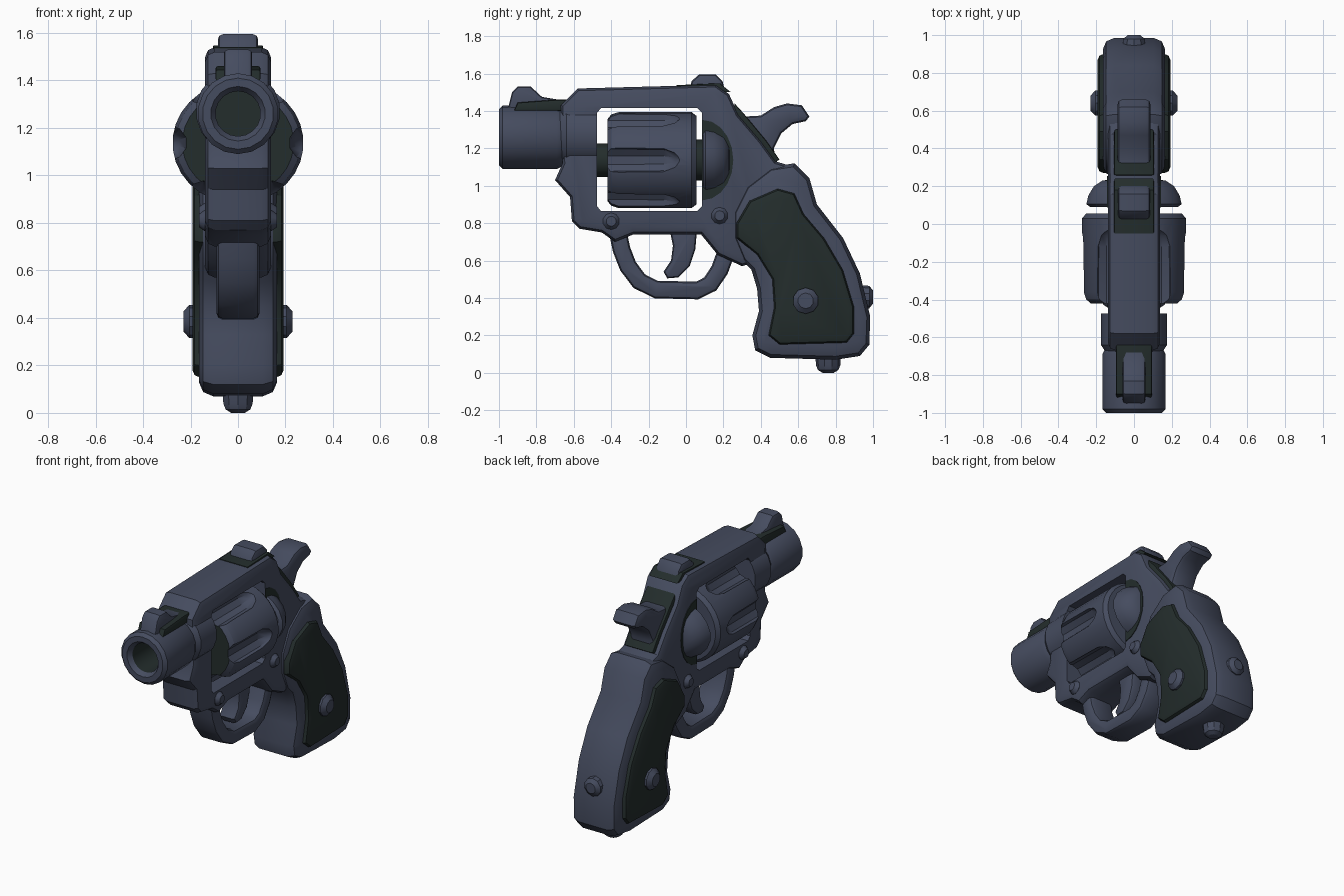
import bpy, bmesh, math

if "Cube" in bpy.data.objects:
    bpy.data.objects.remove(bpy.data.objects["Cube"])


def material(name, color):
    m = bpy.data.materials.new(name)
    m.diffuse_color = (*color, 1)
    m.use_nodes = True
    m.node_tree.nodes["Principled BSDF"].inputs["Base Color"].default_value = m.diffuse_color
    return m


STEEL = material("slate_steel", (0.060, 0.072, 0.115))
DARK = material("dark_green_black", (0.017, 0.026, 0.025))


def finish(name, bm, mat=STEEL, dark=None):
    """Turn a bmesh into a smooth shaded object; dark(face) selects dark faces."""
    bmesh.ops.recalc_face_normals(bm, faces=bm.faces)
    me = bpy.data.meshes.new(name)
    me.materials.append(mat)
    me.materials.append(DARK)
    for f in bm.faces:
        f.material_index = 1 if dark and dark(f) else 0
    bm.to_mesh(me)
    bm.free()
    ob = bpy.data.objects.new(name, me)
    bpy.context.collection.objects.link(ob)
    smooth(ob)
    return ob


def smooth(ob):
    bpy.ops.object.select_all(action='DESELECT')
    ob.select_set(True)
    bpy.context.view_layer.objects.active = ob
    bpy.ops.object.shade_smooth_by_angle(angle=math.radians(32))


def prism(name, pts, half, bevel=0.02, mat=STEEL):
    """Extrude a (y, z) outline to x = +-half with rounded rims."""
    bm = bmesh.new()
    h = half - bevel
    loops = [[bm.verts.new((x, y, z)) for y, z in pts] for x in (-h, h)]
    caps = [bm.faces.new(l) for l in loops]
    n = len(pts)
    for i in range(n):
        j = (i + 1) % n
        bm.faces.new((loops[0][i], loops[0][j], loops[1][j], loops[1][i]))
    bmesh.ops.recalc_face_normals(bm, faces=bm.faces)
    if bevel:
        for t, d in ((0.3, 0.7), (0.7, 0.3)):
            bmesh.ops.inset_individual(bm, faces=caps, thickness=t * bevel,
                                       depth=d * bevel, use_even_offset=True)
    return finish(name, bm, mat)


def lathe(name, profile, axis='Y', at=(0, 0, 0), segs=20, squash=1, mat=STEEL, dark=None):
    """Revolve (radius, position) rows about an axis and cap both ends."""
    bm = bmesh.new()
    rows = []
    for r, t in profile:
        row = []
        for i in range(segs):
            a = math.tau * (i + 0.5) / segs
            u, v = r * math.cos(a), r * math.sin(a) * squash
            p = {'X': (t, u, v), 'Y': (u, t, v), 'Z': (u, v, t)}[axis]
            row.append(bm.verts.new([c + o for c, o in zip(p, at)]))
        rows.append(row)
    for a, b in zip(rows, rows[1:]):
        for i in range(segs):
            j = (i + 1) % segs
            bm.faces.new((a[i], a[j], b[j], b[i]))
    bm.faces.new(rows[0])
    bm.faces.new(rows[-1])
    return finish(name, bm, mat, dark)


def strip(path, t):
    """Closed outline of a path thickened by t."""
    left, right = [], []
    for i, (y, z) in enumerate(path):
        a, b = path[max(i - 1, 0)], path[min(i + 1, len(path) - 1)]
        dy, dz = b[0] - a[0], b[1] - a[1]
        k = t / 2 / math.hypot(dy, dz)
        left.append((y - dz * k, z + dy * k))
        right.append((y + dz * k, z - dy * k))
    return left + right[::-1]


def cut(ob, cutter):
    """Subtract the cutter, bake the result and remove the cutter."""
    mod = ob.modifiers.new("cut", 'BOOLEAN')
    mod.operation, mod.solver, mod.object = 'DIFFERENCE', 'EXACT', cutter
    dg = bpy.context.evaluated_depsgraph_get()
    me = bpy.data.meshes.new_from_object(ob.evaluated_get(dg))
    ob.modifiers.clear()
    ob.data = me
    bpy.data.objects.remove(cutter)
    smooth(ob)


# Frame with an open window for the drum
frame = prism("frame", [
    (-0.66, 1.12), (-0.70, 1.03), (-0.62, 0.94), (-0.61, 0.81), (-0.57, 0.77),
    (-0.45, 0.75), (-0.38, 0.70), (-0.28, 0.74), (0.08, 0.74), (0.17, 0.63),
    (0.30, 0.57), (0.45, 0.62), (0.60, 0.90), (0.58, 1.10), (0.48, 1.13),
    (0.40, 1.24), (0.28, 1.38), (0.23, 1.49), (0.16, 1.54), (-0.58, 1.52),
    (-0.67, 1.43)], 0.138, 0.04)
window = prism("window_cutter", [
    (-0.455, 0.865), (0.06, 0.865), (0.085, 0.89), (0.085, 1.39), (0.06, 1.415),
    (-0.455, 1.415), (-0.475, 1.39), (-0.475, 0.89)], 0.4, 0)
cut(frame, window)

# Barrel with dark bore, and the collar behind it
lathe("barrel", [(0.095, -0.74), (0.095, -0.97), (0.115, -1.0), (0.15, -1.0),
                 (0.17, -0.98), (0.17, -0.69), (0.155, -0.66)], at=(0, 0, 1.26), segs=18,
      dark=lambda f: math.hypot(f.calc_center_median().x,
                                f.calc_center_median().z - 1.26) < 0.1)
lathe("barrel_collar", [(0.15, -0.68), (0.178, -0.64), (0.178, -0.475)],
      at=(0, 0, 1.27), segs=18)

# Fluted drum
AXIS_Z = 1.137
drum = lathe("drum", [(0.235, -0.42), (0.262, -0.40), (0.276, -0.36), (0.276, 0.03),
                      (0.255, 0.055)], at=(0, 0, AXIS_Z), segs=30, squash=0.93,
             dark=lambda f: f.normal.y < -0.9)
for i in range(6):
    a = math.tau * i / 6
    flute = lathe("flute_cutter", [(0.075, -0.5), (0.07, -0.12), (0.045, -0.06),
                                   (0.01, -0.03)], segs=10,
                  at=(0.29 * math.cos(a), 0, AXIS_Z + 0.27 * math.sin(a)))
    cut(drum, flute)
lathe("drum_axle", [(0.09, -0.5), (0.09, -0.41)], at=(0, 0, AXIS_Z), mat=DARK, segs=14)
lathe("drum_rear_axle", [(0.11, 0.04), (0.11, 0.11)], at=(0, 0, AXIS_Z), segs=14, mat=DARK)

# Recoil shield and the dark crease round it
lathe("recoil_shield", [(0.235, 0.09), (0.255, 0.105), (0.245, 0.15), (0.215, 0.20),
                        (0.17, 0.23), (0.08, 0.24)], at=(0, 0, AXIS_Z), squash=0.76)
prism("shield_crease", [(0.088 + 0.165 * math.cos(a), AXIS_Z + 0.215 * math.sin(a))
                        for a in [math.pi * (i / 10 - 0.5) for i in range(11)]],
      0.142, 0, DARK)

# Grip body and dark side panels
prism("grip", [
    (0.30, 0.60), (0.25, 0.72), (0.25, 0.86), (0.32, 1.00), (0.45, 1.10), (0.58, 1.12),
    (0.66, 1.04), (0.70, 0.90), (0.84, 0.72), (0.93, 0.53), (0.985, 0.30),
    (0.98, 0.15), (0.93, 0.09), (0.80, 0.07), (0.45, 0.08), (0.37, 0.12),
    (0.355, 0.20), (0.39, 0.33), (0.38, 0.45), (0.35, 0.55)], 0.165, 0.06)
prism("grip_panels", [
    (0.27, 0.72), (0.27, 0.80), (0.34, 0.92), (0.49, 0.985), (0.58, 0.96),
    (0.63, 0.85), (0.74, 0.72), (0.84, 0.55), (0.90, 0.35), (0.90, 0.21),
    (0.86, 0.16), (0.50, 0.15), (0.44, 0.20), (0.47, 0.35), (0.46, 0.50),
    (0.38, 0.63)], 0.192, 0.03, DARK)


# Pins running through both sides, and the grip end screws
def pin(name, y, z, r, half):
    lathe(name, [(r * 0.6, -half), (r, -half + 0.025), (r, half - 0.025), (r * 0.6, half)],
          'X', (0, y, z), 10)


pin("grip_screw", 0.64, 0.385, 0.07, 0.23)
pin("front_frame_pin", -0.40, 0.81, 0.045, 0.165)
pin("rear_frame_pin", 0.18, 0.84, 0.045, 0.165)
lathe("back_screw", [(0.065, 0.90), (0.06, 0.98), (0.035, 1.0)], at=(0, 0, 0.405), segs=10)
lathe("butt_screw", [(0.07, 0.12), (0.065, 0.04), (0.055, 0.015), (0.03, 0)], 'Z',
      (0, 0.76, 0), 10)

# Trigger guard and trigger
prism("trigger_guard", strip([
    (-0.37, 0.78), (-0.345, 0.66), (-0.31, 0.57), (-0.25, 0.49), (-0.16, 0.445),
    (0.06, 0.44), (0.13, 0.475), (0.18, 0.55), (0.22, 0.66)], 0.095), 0.09, 0.025)
prism("trigger", [
    (-0.09, 0.78), (-0.07, 0.68), (-0.08, 0.60), (-0.12, 0.54), (-0.10, 0.505),
    (-0.04, 0.51), (0.02, 0.57), (0.05, 0.66), (0.06, 0.78)], 0.06, 0.02)

# Hammer and its dark slot
prism("hammer_slot", [(0.26, 1.44), (0.31, 1.385), (0.43, 1.24), (0.50, 1.14),
                      (0.44, 1.10), (0.24, 1.34)], 0.105, 0.01, DARK)
prism("hammer", [
    (0.28, 1.30), (0.31, 1.37), (0.40, 1.375), (0.47, 1.42), (0.54, 1.44), (0.62, 1.43),
    (0.66, 1.37), (0.64, 1.345), (0.57, 1.33), (0.51, 1.28), (0.47, 1.20),
    (0.48, 1.12), (0.38, 1.12)], 0.088, 0.025)

# Sights with dark bases
prism("front_sight_base", [(-0.92, 1.40), (-0.90, 1.445), (-0.70, 1.46), (-0.64, 1.46),
                           (-0.64, 1.40)], 0.095, 0.01, DARK)
prism("front_sight", [(-0.955, 1.40), (-0.93, 1.50), (-0.90, 1.53), (-0.83, 1.53),
                      (-0.77, 1.475), (-0.68, 1.46), (-0.68, 1.40)], 0.06, 0.018)
prism("rear_sight_base", [(-0.05, 1.50), (-0.05, 1.538), (0.18, 1.548), (0.24, 1.50)],
      0.105, 0.005, DARK)
prism("rear_sight", [(0.015, 1.50), (0.03, 1.56), (0.07, 1.595), (0.16, 1.595),
                     (0.195, 1.56), (0.21, 1.50)], 0.085, 0.022)
